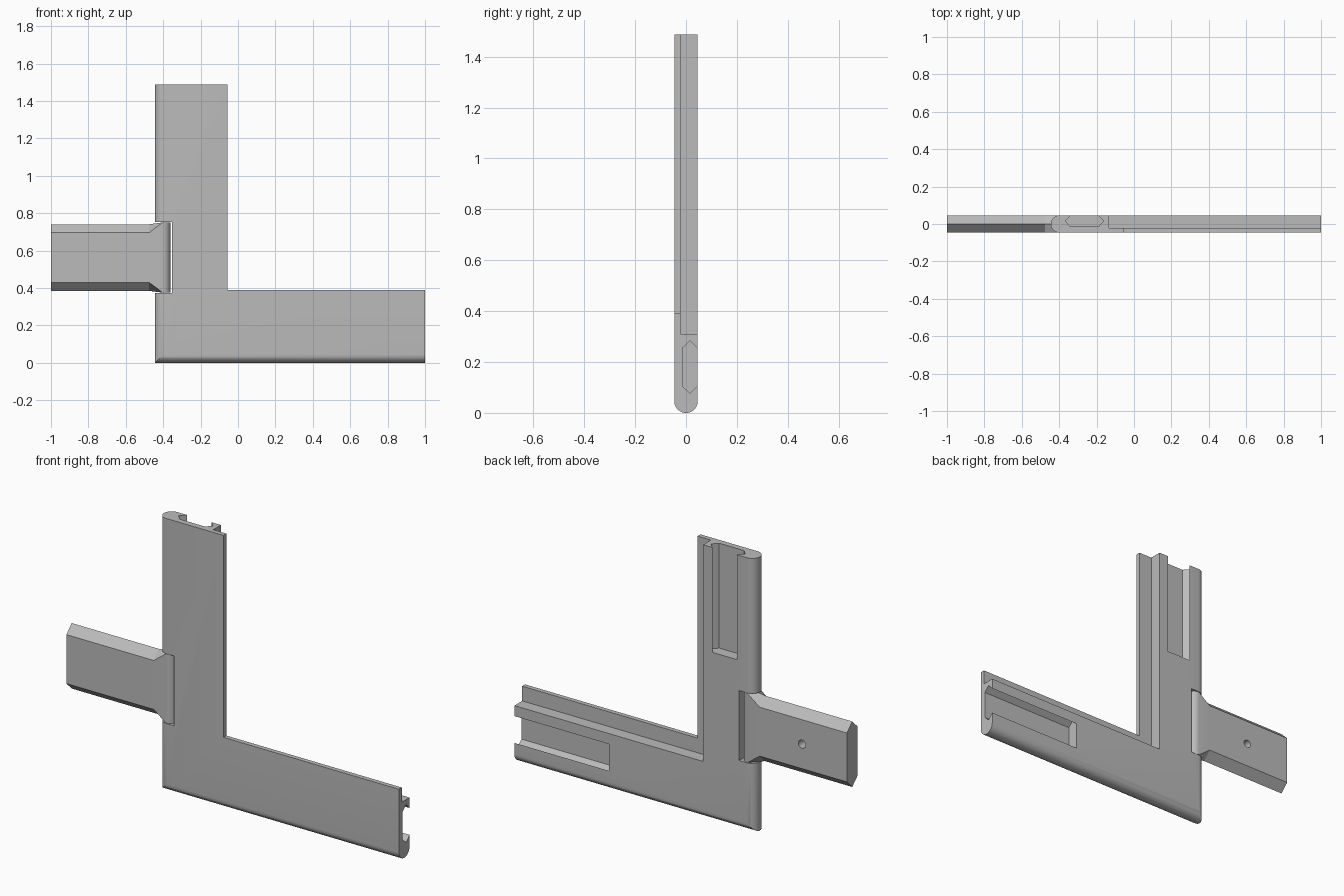
import bpy, bmesh, math
from mathutils import Vector

if "Cube" in bpy.data.objects:
    bpy.data.objects.remove(bpy.data.objects["Cube"], do_unlink=True)

grey = bpy.data.materials.new("plain grey")
grey.use_nodes = True
COLOUR = (0.5, 0.5, 0.5, 1)
grey.diffuse_color = COLOUR
grey.node_tree.nodes["Principled BSDF"].inputs["Base Color"].default_value = COLOUR

LEFT, RIGHT, TOP = -0.445, 1.0, 1.488   # frame extents
HALF = 0.046                            # half thickness
WIDTH, REBATE = 0.39, 0.31              # bar width, start of the rebate
SLOT_MID, SLOT_LEN = 0.18, 0.57
ARM_MID = 0.563


def loft(name, sections):
    """Skin a row of matching closed sections and cap both ends."""
    bm = bmesh.new()
    rings = [[bm.verts.new(p) for p in s] for s in sections]
    count = len(rings[0])
    for a, b in zip(rings, rings[1:]):
        for i in range(count):
            j = (i + 1) % count
            bm.faces.new((a[i], a[j], b[j], b[i]))
    bm.faces.new(rings[0])
    bm.faces.new(rings[-1])
    bmesh.ops.recalc_face_normals(bm, faces=bm.faces)
    mesh = bpy.data.meshes.new(name)
    bm.to_mesh(mesh)
    bm.free()
    mesh.materials.append(grey)
    obj = bpy.data.objects.new(name, mesh)
    bpy.context.collection.objects.link(obj)
    return obj


def activate(obj):
    bpy.ops.object.select_all(action='DESELECT')
    obj.select_set(True)
    bpy.context.view_layer.objects.active = obj


def cut(obj, cutter):
    cutter.hide_render = True
    mod = obj.modifiers.new("cut", 'BOOLEAN')
    mod.operation = 'DIFFERENCE'
    mod.solver = 'EXACT'
    mod.object = cutter
    activate(obj)
    bpy.ops.object.modifier_apply(modifier=mod.name)
    bpy.data.objects.remove(cutter, do_unlink=True)


def smooth(obj):
    activate(obj)
    bpy.ops.object.shade_smooth_by_angle(angle=math.radians(25))


# Bar profile: u runs inward from the rounded outer edge, y is depth
STEPS = 20
profile = []
for i in range(STEPS + 1):
    t = math.pi * i / STEPS
    profile.append((HALF - HALF * math.sin(t), -HALF * math.cos(t)))
profile += [(REBATE, HALF), (REBATE, -0.021), (WIDTH, -0.021), (WIDTH, -HALF)]

# L-shaped frame, mitred at the corner
frame = loft("corner_frame", [
    [(LEFT + u, y, TOP) for u, y in profile],
    [(LEFT + u, y, u) for u, y in profile],
    [(RIGHT, y, u) for u, y in profile],
])

# Undercut slots in the back of both bars
half_slot = [(0.073, 0.06), (0.073, HALF), (0.103, 0.016), (0.075, -0.014)]
slot = [(SLOT_MID + w, y) for w, y in half_slot]
slot += [(SLOT_MID - w, y) for w, y in reversed(half_slot)]
cut(frame, loft("upright_slot", [[(LEFT + u, y, z) for u, y in slot]
                                 for z in (TOP - SLOT_LEN, TOP + 0.05)]))
cut(frame, loft("base_slot", [[(x, y, u) for u, y in slot]
                              for x in (RIGHT - SLOT_LEN, RIGHT + 0.05)]))

# Notch that receives the arm
cut(frame, loft("notch", [[(x, y, ARM_MID + s * 0.19) for x, y in
                           ((-0.5, -0.1), (-0.352, -0.1), (-0.352, 0.1), (-0.5, 0.1))]
                          for s in (-1, 1)]))
smooth(frame)


def arm_section(x, depth, edge, ridge):
    """Six-sided section: flat front and back, ridge at top and bottom."""
    pts = [(-depth, -edge), (0, -ridge), (depth, -edge),
           (depth, edge), (0, ridge), (-depth, edge)]
    return [(x, y, ARM_MID + z) for y, z in pts]


# Side arm flaring into a round-nosed tongue
NOSE, TONGUE = -0.402, 0.188
sections = [arm_section(x, HALF, 0.133, 0.178) for x in (-1, -0.475)]
for i in range(11):
    t = math.radians(88) * i / 10
    sections.append(arm_section(NOSE + 0.042 * math.sin(t), HALF * math.cos(t),
                                TONGUE, TONGUE))
arm = loft("side_arm", sections)

# Blind hole in the back of the arm
cut(arm, loft("hole", [[(-0.73 + 0.022 * math.cos(a), y, ARM_MID + 0.022 * math.sin(a))
                        for a in (math.tau * k / 24 for k in range(24))]
                       for y in (-0.01, 0.1)]))
smooth(arm)
